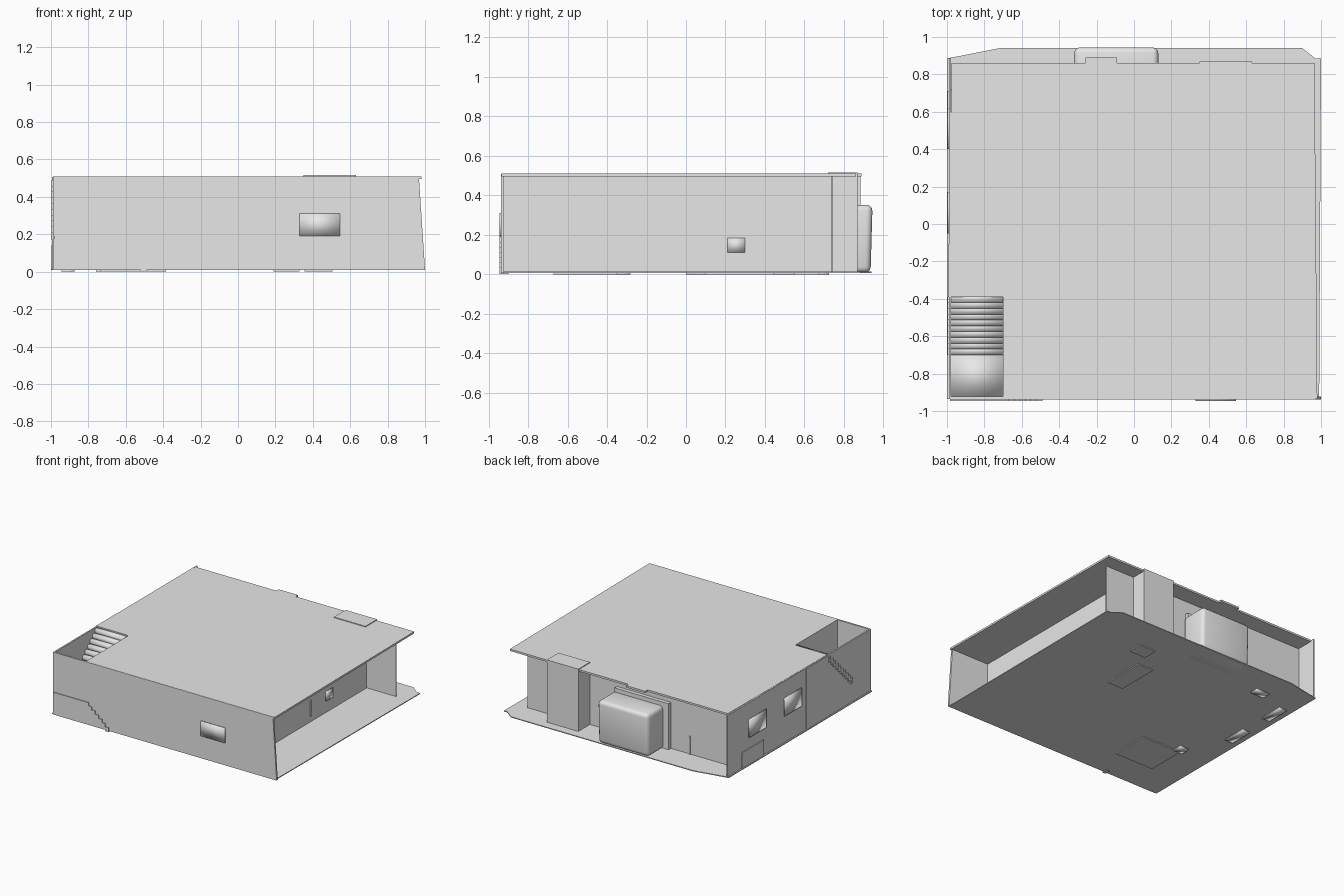
import bpy
import bmesh
from mathutils import Vector

old = bpy.data.objects.get("Cube")
if old:
    bpy.data.objects.remove(old, do_unlink=True)

grey = bpy.data.materials.new("plain_grey")
grey.use_nodes = True
grey.diffuse_color = (0.8, 0.8, 0.8, 1)
grey.node_tree.nodes["Principled BSDF"].inputs["Base Color"].default_value = (0.8, 0.8, 0.8, 1)


def finish(name, bm, smooth=False):
    bmesh.ops.recalc_face_normals(bm, faces=bm.faces)
    for f in bm.faces:
        f.smooth = smooth
    mesh = bpy.data.meshes.new(name)
    bm.to_mesh(mesh)
    bm.free()
    mesh.materials.append(grey)
    ob = bpy.data.objects.new(name, mesh)
    bpy.context.collection.objects.link(ob)
    return ob


def prism(name, outline, push):
    """Extrude a flat outline of 3D points along a vector."""
    bm = bmesh.new()
    face = bm.faces.new([bm.verts.new(p) for p in outline])
    top = bmesh.ops.extrude_face_region(bm, geom=[face])["geom"]
    moved = [g for g in top if isinstance(g, bmesh.types.BMVert)]
    bmesh.ops.translate(bm, verts=moved, vec=Vector(push))
    return finish(name, bm)


def box(name, xs, ys, zs, smooth=False):
    bm = bmesh.new()
    bmesh.ops.create_cube(bm, size=1)
    for v in bm.verts:
        v.co = [r[0] if c < 0 else r[1] for c, r in zip(v.co, (xs, ys, zs))]
    return finish(name, bm, smooth)


BASE, TOP, CEIL = 0.008, 0.51, 0.495

# Ground slab with clipped back corners, and the roof with a stairwell notch
slab = [(-1, -.935), (.99, -.935), (1, .885), (.97, .885), (.9, .94), (-.72, .94), (-1, .885)]
prism("floor_slab", [(x, y, BASE) for x, y in slab], (0, 0, .007))
roof = [(-.7, -.935), (.98, -.935), (.965, .86), (-.09, .86), (-.09, .89),
        (-.26, .89), (-.26, .86), (-.975, .86), (-.985, -.39), (-.7, -.39)]
prism("roof", [(x, y, CEIL) for x, y in roof], (0, 0, TOP - CEIL))

# Outer walls; the right and back ones sit under the overhang
front = [(-.985, BASE), (1, BASE), (.967, TOP - .001), (-.985, TOP - .001)]
prism("front_wall", [(x, -.938, z) for x, z in front], (0, .015, 0))
box("right_side_wall", (-.99, -.978), (-.935, .885), (BASE, TOP - .002))
box("left_side_wall", (.62, .63), (-.925, .74), (BASE, CEIL))
box("back_wall", (-.98, .63), (.71, .72), (BASE, CEIL))
box("back_fin", (.62, .89), (.735, .745), (BASE, CEIL))
box("back_pier", (.35, .63), (.72, .868), (BASE, TOP + .006))
box("stairwell_wall", (-.7, -.69), (-.925, -.39), (.19, CEIL))
box("stairwell_back_wall", (-.98, -.69), (-.39, -.38), (BASE, CEIL))

# Windows and doors as thin plates
box("front_window", (.33, .545), (-.945, -.936), (.19, .31), True)
box("left_window", (.628, .637), (.21, .3), (.11, .185), True)
box("left_door_edge", (.628, .637), (.015, .024), (.06, .19))
for i, y in enumerate((.40, -.05)):
    box(f"right_window_{i + 1}", (-.997, -.988), (y, y + .22), (.23, .375), True)
box("right_door", (-.996, -.988), (.43, .71), (.015, .142))
box("right_wall_panel", (-.995, -.988), (-.39, -.11), (BASE, TOP - .004))
box("back_door_post", (-.545, -.53), (.718, .727), (BASE, .16))

# Rounded bay on the back, with its frame
box("bay_frame", (-.37, .11), (.72, .75), (BASE, .385))
bay = box("rounded_bay", (-.32, .13), (.72, .945), (BASE, .352), True)
for v in bay.data.vertices:
    if v.co.z < .1 and v.co.y > .9:
        v.co.y -= .01
bev = bay.modifiers.new("soft_edges", "BEVEL")
bev.width, bev.segments = .03, 3

# Stairs: landing, upper flight to the roof, lower flight beside the front wall
box("stair_landing", (-.978, -.7), (-.925, -.7), (.175, .19), True)
count = 10
run, rise = .31 / count, .31 / count
for i in range(count):
    y, z = -.7 + i * run, .19 + i * rise
    box(f"upper_step_{i + 1}", (-.978, -.7), (y, y + run + .01), (z - .02, z + rise), True)
    box(f"upper_step_side_{i + 1}", (-.997, -.988), (y, y + run), (z - .02, z + rise - .01))
box("landing_edge", (-.985, -.7), (-.945, -.93), (.175, .19))
count = 7
run, rise = .21 / count, .18 / count
for i in range(count):
    x, z = -.7 + i * run, .19 - i * rise
    box(f"lower_step_{i + 1}", (x, x + run), (-.945, -.9), (z - rise - .008, z))

# Shallow pads under the slab
pads = [(.43, .61, .15, .12), (.26, .27, .14, .35), (-.56, -.51, .35, .32), (-.63, .69, .12, .07),
        (-.91, .52, .07, .2), (-.91, .1, .07, .2), (-.72, -.32, .08, .08)]
for i, (x, y, w, d) in enumerate(pads):
    box(f"under_pad_{i + 1}", (x - w / 2, x + w / 2), (y - d / 2, y + d / 2), (0, .009), i > 2)
